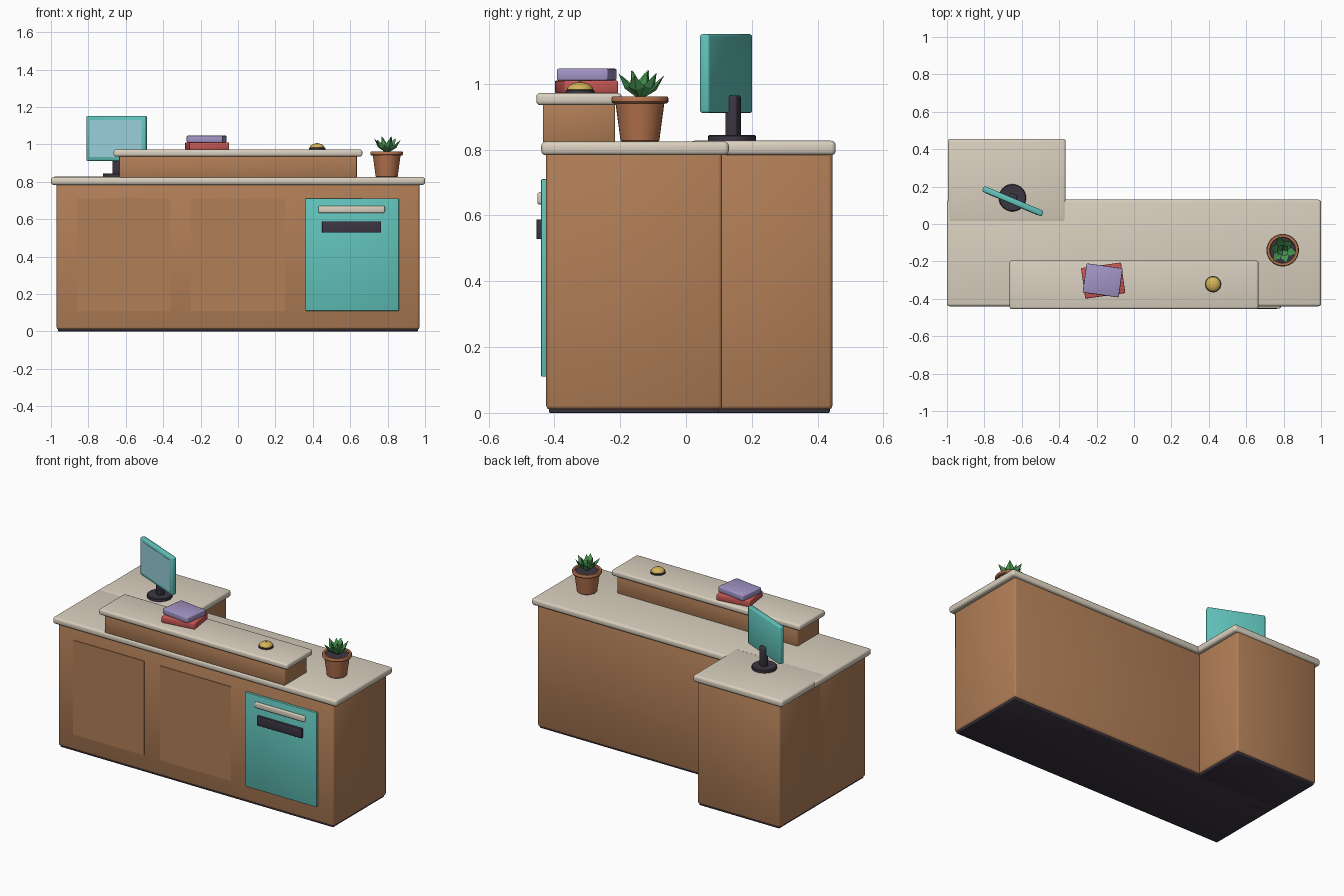
import bpy, bmesh
from math import radians, pi, cos, sin
from mathutils import Matrix, Vector

cube = bpy.data.objects.get("Cube")
if cube:
    bpy.data.objects.remove(cube, do_unlink=True)


def material(name, rgb):
    m = bpy.data.materials.new(name)
    m.use_nodes = True
    m.diffuse_color = (*rgb, 1)
    m.node_tree.nodes["Principled BSDF"].inputs["Base Color"].default_value = (*rgb, 1)
    return m


wood = material("warm_wood", (0.44, 0.21, 0.095))
cream = material("cream_top", (0.70, 0.63, 0.52))
teal = material("teal", (0.12, 0.55, 0.50))
screen_blue = material("screen_blue", (0.33, 0.63, 0.72))
dark = material("dark_plum", (0.045, 0.036, 0.055))
purple = material("lavender", (0.36, 0.30, 0.56))
red = material("brick_red", (0.58, 0.10, 0.09))
gold = material("gold", (0.66, 0.45, 0.10))
green = material("leaf_green", (0.07, 0.32, 0.09))
clay = material("clay", (0.46, 0.17, 0.075))


def finish(bm, name, mat, smooth=True, bevel=0, segments=2):
    bmesh.ops.recalc_face_normals(bm, faces=bm.faces)
    me = bpy.data.meshes.new(name)
    bm.to_mesh(me)
    bm.free()
    me.materials.append(mat)
    for p in me.polygons:
        p.use_smooth = smooth
    ob = bpy.data.objects.new(name, me)
    bpy.context.collection.objects.link(ob)
    if bevel:
        mod = ob.modifiers.new("soft_edges", 'BEVEL')
        mod.width, mod.segments = bevel, segments
    return ob


def box(name, x, y, z, mat, bevel=0.0, segments=2, turn=0):
    """Box from its ranges on each axis, turned about its own upright axis."""
    lo, hi = Vector((x[0], y[0], z[0])), Vector((x[1], y[1], z[1]))
    bm = bmesh.new()
    bmesh.ops.create_cube(bm, size=1, matrix=Matrix.Diagonal((*(hi - lo), 1)))
    ob = finish(bm, name, mat, bevel > 0, bevel, segments)
    ob.location = (lo + hi) / 2
    ob.rotation_euler.z = radians(turn)
    return ob


def lathe(name, profile, centre, mat, sides=32, sharp=35):
    """Spin a radius/height profile round the upright axis."""
    bm = bmesh.new()
    rings = [[bm.verts.new((r * cos(2 * pi * i / sides), r * sin(2 * pi * i / sides), h))
              for i in range(sides)] for r, h in profile]
    for a, b in zip(rings, rings[1:]):
        for i in range(sides):
            j = (i + 1) % sides
            bm.faces.new((a[i], a[j], b[j], b[i]))
    bm.faces.new(rings[0])
    bm.faces.new(rings[-1])
    ob = finish(bm, name, mat)
    ob.location = centre
    bpy.ops.object.select_all(action='DESELECT')
    ob.select_set(True)
    bpy.context.view_layer.objects.active = ob
    bpy.ops.object.shade_smooth_by_angle(angle=radians(sharp))
    return ob


# Cabinet bodies on their plinths
box("plinth", (-0.962, 0.962), (-0.417, 0.10), (0, 0.03), dark, 0.004)
box("wing_plinth", (-0.962, -0.398), (0.02, 0.437), (0, 0.03), dark, 0.004)
box("cabinet", (-0.97, 0.97), (-0.425, 0.11), (0.01, 0.80), wood, 0.012)
box("wing_cabinet", (-0.97, -0.39), (0.02, 0.445), (0.01, 0.80), wood, 0.012)

# Counter tops
box("counter_top", (-1, 1), (-0.44, 0.13), (0.783, 0.825), cream, 0.014, 3)
box("wing_counter_top", (-0.995, -0.365), (0.012, 0.455), (0.783, 0.827), cream, 0.014, 3)

# Raised service shelf
box("shelf_riser", (-0.635, 0.635), (-0.435, -0.215), (0.82, 0.945), wood, 0.006)
box("shelf_top", (-0.665, 0.665), (-0.455, -0.195), (0.935, 0.972), cream, 0.012, 3)

# Front panels and the appliance door
for side, x in (("right", -0.612), ("middle", 0)):
    box(side + "_panel", (x - 0.25, x + 0.25), (-0.429, -0.42), (0.11, 0.71), wood)
box("appliance_door", (0.36, 0.86), (-0.44, -0.42), (0.11, 0.71), teal, 0.003)
box("door_handle", (0.43, 0.785), (-0.452, -0.435), (0.633, 0.671), cream, 0.008, 3)
box("door_display", (0.45, 0.765), (-0.454, -0.435), (0.528, 0.588), dark, 0.002)

# Monitor: frame with a thin screen plate on the front, and a stand
TURN = -23
centre = Vector((-0.648, 0.122, 1.031))
face = Matrix.Rotation(radians(TURN), 3, 'Z') @ Vector((0, -1, 0))


def slab(name, width, depth, height, forward, mat, bevel):
    ob = box(name, (-width / 2, width / 2), (-depth / 2, depth / 2),
             (-height / 2, height / 2), mat, bevel, 2, TURN)
    ob.location = centre + face * forward


slab("monitor_frame", 0.345, 0.032, 0.24, 0, teal, 0.008)
slab("monitor_screen", 0.30, 0.008, 0.20, 0.014, screen_blue, 0)
box("monitor_neck", (-0.668, -0.626), (0.124, 0.162), (0.835, 0.965), dark, 0.006, 2, TURN)
lathe("monitor_foot", [(0.073, 0), (0.073, 0.016), (0.069, 0.02)], (-0.65, 0.14, 0.825), dark)

# Stacked books
box("lower_book", (-0.273, -0.057), (-0.385, -0.22), (0.971, 1.01), red, 0.005, 2, 8)
box("upper_book", (-0.265, -0.07), (-0.38, -0.223), (1.01, 1.046), purple, 0.005, 2, -8)

# Desk bell
bell = (0.423, -0.322, 0.97)
lathe("bell_base", [(0.044, 0), (0.044, 0.01), (0.04, 0.012)], bell, dark)
dome = [(0.04 * cos(a), 0.011 + 0.024 * sin(a)) for a in [i * pi / 14 for i in range(7)]]
lathe("bell_dome", dome, bell, gold)
lathe("bell_button", [(0.006, 0.03), (0.006, 0.036), (0.003, 0.038)], bell, gold, 12)

# Plant pot with rolled rim
pot = (0.795, -0.14, 0.825)
lathe("plant_pot", [(0.056, 0), (0.059, 0.003), (0.074, 0.115), (0.083, 0.116),
                    (0.087, 0.121), (0.087, 0.131), (0.083, 0.137), (0.07, 0.137),
                    (0.067, 0.125)], pot, clay)
lathe("soil", [(0.068, 0.115), (0.068, 0.127)], pot, dark)


def add_leaf(bm, angle, lean, length, width):
    """Pointed faceted leaf growing from the pot's centre."""
    pts = [(0, 0.005, 0), (-width, 0.55 * length, 0.006), (0, 0.55 * length, -0.008),
           (width, 0.55 * length, 0.006), (0, 0.5 * length, 0.004), (0, length, 0.012)]
    turn = Matrix.Rotation(angle, 4, 'Z') @ Matrix.Rotation(lean, 4, 'X')
    base, left, under, right, over, tip = [bm.verts.new(turn @ Vector(p)) for p in pts]
    ring = (left, under, right, over)
    for i in range(4):
        a, b = ring[i], ring[(i + 1) % 4]
        bm.faces.new((base, a, b))
        bm.faces.new((tip, b, a))


# Plant leaves: spreading outer ring and upright inner ring
bm = bmesh.new()
for i in range(6):
    add_leaf(bm, i * pi / 3 + 0.3, radians(38 + 6 * (i % 2)), 0.108, 0.025)
for i in range(4):
    add_leaf(bm, i * pi / 2 + 0.7, radians(62), 0.098, 0.02)
leaves = finish(bm, "plant_leaves", green, smooth=False)
leaves.location = (pot[0], pot[1], 0.95)
